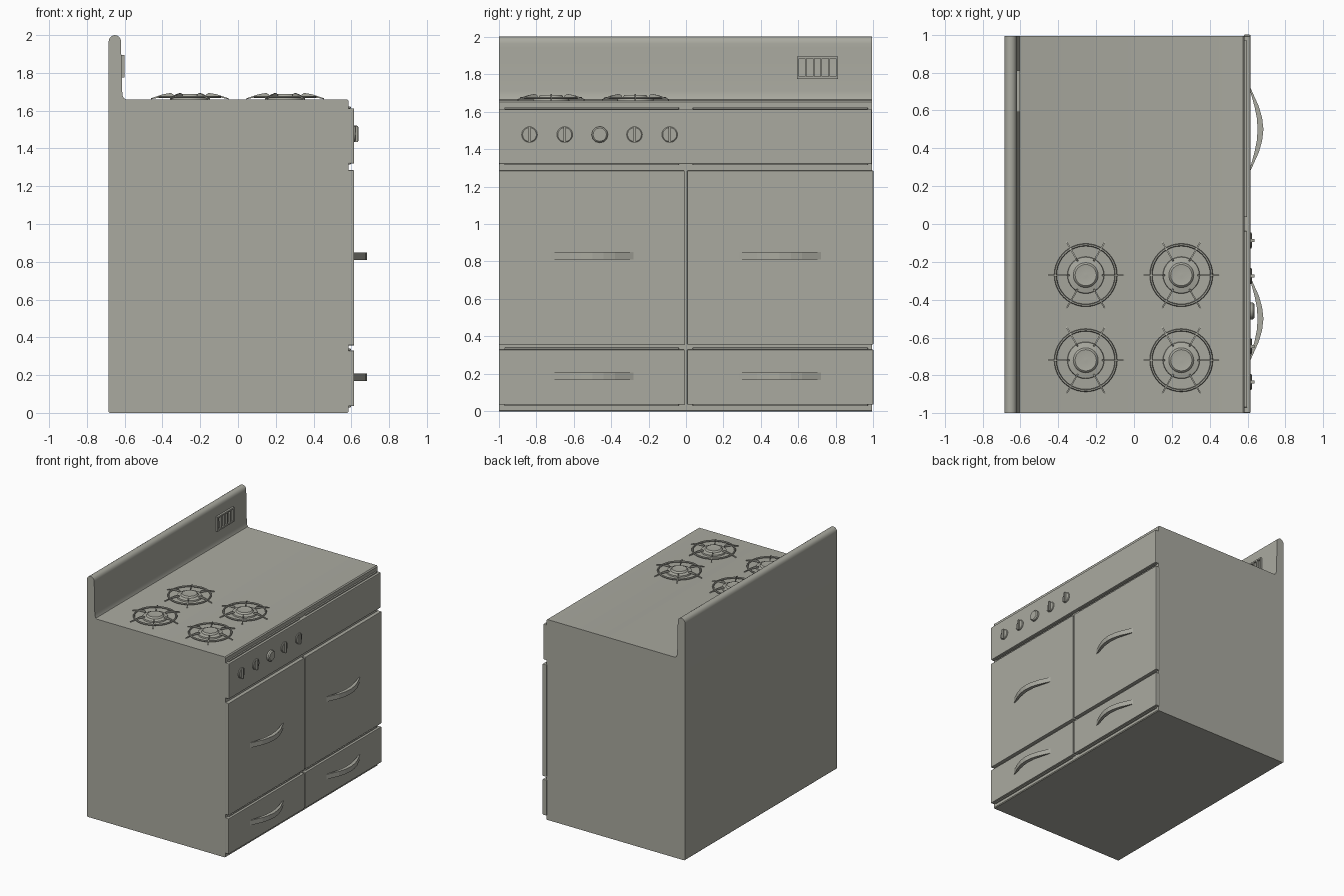
import bpy, bmesh, math
from mathutils import Vector

if "Cube" in bpy.data.objects:
    bpy.data.objects.remove(bpy.data.objects["Cube"])

enamel = bpy.data.materials.new("warm_grey_enamel")
enamel.diffuse_color = (0.40, 0.40, 0.35, 1)
enamel.use_nodes = True
enamel.node_tree.nodes["Principled BSDF"].inputs["Base Color"].default_value = enamel.diffuse_color


def finish(name, bm, smooth=False, bevel=0):
    bmesh.ops.recalc_face_normals(bm, faces=bm.faces)
    me = bpy.data.meshes.new(name)
    bm.to_mesh(me)
    bm.free()
    me.materials.append(enamel)
    ob = bpy.data.objects.new(name, me)
    bpy.context.collection.objects.link(ob)
    if bevel:
        m = ob.modifiers.new("edge", 'BEVEL')
        m.width, m.segments = bevel, 2
    if smooth:
        bpy.ops.object.select_all(action='DESELECT')
        bpy.context.view_layer.objects.active = ob
        ob.select_set(True)
        bpy.ops.object.shade_smooth_by_angle(angle=math.radians(35))
    return ob


def add_box(bm, x, y, z):
    """Box from (min, max) ranges."""
    v = bmesh.ops.create_cube(bm, size=1)['verts']
    for w in v:
        w.co = Vector([(r[0] + r[1]) / 2 + c * (r[1] - r[0]) for r, c in zip((x, y, z), w.co)])


def box(name, x, y, z, bevel=0):
    bm = bmesh.new()
    add_box(bm, x, y, z)
    return finish(name, bm, bevel=bevel)


def prism(name, pts, to3d, a, b, smooth=False):
    """Closed 2D outline swept from a to b."""
    bm = bmesh.new()
    f = bm.faces.new([bm.verts.new(to3d(p, a)) for p in pts])
    ext = bmesh.ops.extrude_face_region(bm, geom=[f])['geom']
    d = Vector(to3d(pts[0], b)) - Vector(to3d(pts[0], a))
    for v in ext:
        if isinstance(v, bmesh.types.BMVert):
            v.co += d
    return finish(name, bm, smooth)


def add_lathe(bm, profile, c, seg, axis='z', closed=False):
    """Spin (radius, height) points about a z or x axis through c."""
    rings = []
    for r, h in profile:
        ring = []
        for i in range(seg):
            a = 2 * math.pi * i / seg
            u, w = r * math.cos(a), r * math.sin(a)
            ring.append(bm.verts.new(Vector(c) + Vector((u, w, h) if axis == 'z' else (h, u, w))))
        rings.append(ring)
    pairs = list(zip(rings, rings[1:])) + ([(rings[-1], rings[0])] if closed else [])
    for p, q in pairs:
        for i in range(seg):
            j = (i + 1) % seg
            bm.faces.new((p[i], p[j], q[j], q[i]))
    if not closed:
        bm.faces.new(rings[-1])


# Cabinet with cooktop and round-topped backsplash
profile = [(-0.685, 0.006), (-0.679, 0), (0.579, 0), (0.585, 0.006), (0.585, 1.652), (0.577, 1.66),
           (-0.592, 1.66), (-0.604, 1.665), (-0.611, 1.68), (-0.614, 1.71), (-0.619, 1.94)]
for i in range(9):
    a = math.pi * i / 8
    profile.append((-0.652 + 0.033 * math.cos(a), 1.965 + 0.035 * math.sin(a)))
prism("cabinet", profile, lambda p, t: (p[0], t, p[1]), -0.998, 0.992, smooth=True)

# Front panels
FX = 0.615
box("control_panel", (0.58, FX), (-0.998, 0.992), (1.32, 1.612), 0.005)
for side, y0, y1 in (("left", -0.999, -0.008), ("right", 0.006, 1.0)):
    box(side + "_oven_door", (0.58, FX), (y0, y1), (0.357, 1.285), 0.004)
    box(side + "_drawer", (0.58, FX), (y0, y1), (0.036, 0.33), 0.004)
    # thin trim strips in the gaps between panels
    for k, z in enumerate((0.034, 0.335, 1.32, 1.617)):
        box(f"{side}_trim_{k}", (0.58, 0.597), (y0 + 0.03, y1 - 0.03), (z - 0.005, z + 0.005), 0.003)

# Crescent handles
half = [(0.0, 0.22), (0.045, 0.12), (0.062, 0.06)]
inner = [(0.034, 0.06), (0.022, 0.12), (-0.002, 0.205)]
outline = (half + [(0.069, 0)] + [(x, -y) for x, y in reversed(half)]
           + [(x, -y) for x, y in reversed(inner)] + [(0.038, 0)] + inner)
for yc in (-0.5, 0.5):
    for part, z in (("door", 0.83), ("drawer", 0.188)):
        prism(f"{part}_handle", outline, lambda p, t, yc=yc: (FX + p[0], yc + p[1], t), z - 0.02, z + 0.02)

# Control knobs, the middle one is a plain dial
for i, y in enumerate((-0.835, -0.647, -0.46, -0.275, -0.087)):
    bm = bmesh.new()
    if i == 2:
        add_lathe(bm, [(0.044, -0.004), (0.044, 0.014), (0.036, 0.022)], (FX, y, 1.477), 12, 'x')
    else:
        add_lathe(bm, [(0.042, -0.004), (0.042, 0.004), (0.037, 0.008)], (FX, y, 1.477), 20, 'x')
        add_box(bm, (FX, FX + 0.021), (y - 0.007, y + 0.007), (1.435, 1.519))
    finish("control_knob", bm, smooth=True)

# Vent grille on the backsplash
bm = bmesh.new()
VX = (-0.625, -0.602)
for z in ((1.775, 1.787), (1.883, 1.895)):
    add_box(bm, VX, (0.592, 0.812), z)
for i in range(6):
    y = 0.598 + i * 0.0416
    w = 0.006 if i in (0, 5) else 0.004
    add_box(bm, VX, (y - w, y + w), (1.787, 1.883))
finish("vent_grille", bm)

# Burners: stepped cap, support ring and six bent arms
for cx in (-0.255, 0.25):
    for cy in (-0.72, -0.27):
        c = (cx, cy, 1.66)
        bm = bmesh.new()
        add_lathe(bm, [(0.098, -0.002), (0.095, 0.010), (0.066, 0.016), (0.062, 0.024),
                       (0.056, 0.028), (0.03, 0.025), (0.008, 0.026)], c, 32)
        finish("burner_cap", bm, smooth=True)
        bm = bmesh.new()
        tube = [(0.160 + 0.007 * math.cos(k * math.pi / 3), 0.012 + 0.007 * math.sin(k * math.pi / 3))
                for k in range(6)]
        add_lathe(bm, tube, c, 40, closed=True)
        finish("burner_ring", bm, smooth=True)
        arm = [(0.085, 0.024), (0.10, 0.034), (0.145, 0.026), (0.205, 0.006),
               (0.205, 0.0), (0.145, 0.014), (0.085, 0.016)]
        for k in range(6):
            a = k * math.pi / 3
            u, n = (math.cos(a), math.sin(a)), (-math.sin(a), math.cos(a))
            prism("burner_arm", arm, lambda p, t, u=u, n=n: (
                cx + p[0] * u[0] + t * n[0], cy + p[0] * u[1] + t * n[1], 1.66 + p[1]), -0.004, 0.004)
